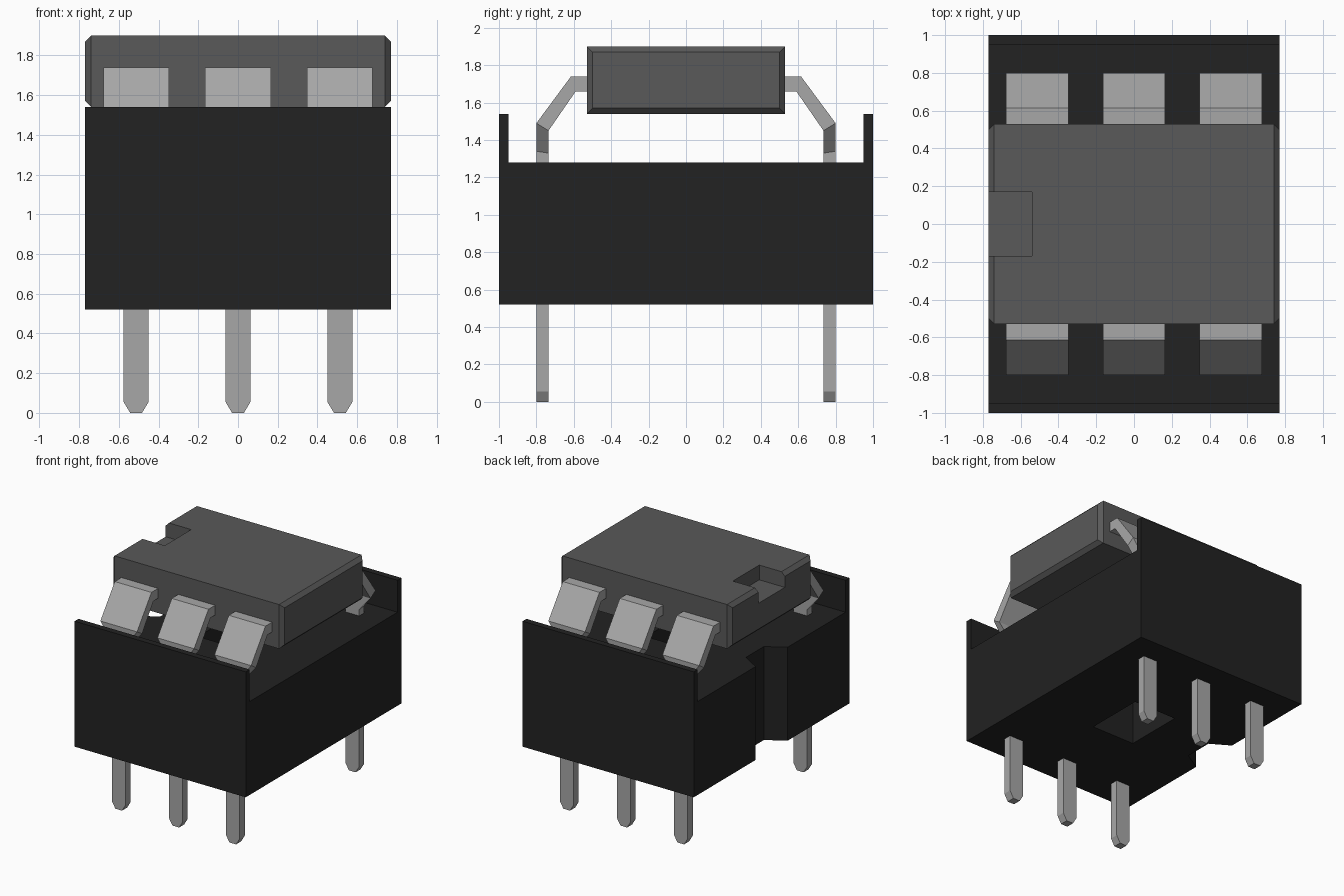
import bpy, bmesh

cube = bpy.data.objects.get("Cube")
if cube:
    bpy.data.objects.remove(cube, do_unlink=True)


def material(name, value):
    m = bpy.data.materials.new(name)
    m.use_nodes = True
    colour = (value, value, value, 1)
    m.diffuse_color = colour
    m.node_tree.nodes["Principled BSDF"].inputs["Base Color"].default_value = colour
    return m


black = material("black plastic", 0.016)
grey = material("dark grey plastic", 0.10)
metal = material("lead metal", 0.39)


def loft(name, rings, mat):
    """Closed solid through a series of matching cross-sections."""
    bm = bmesh.new()
    loops = [[bm.verts.new(p) for p in ring] for ring in rings]
    for a, b in zip(loops, loops[1:]):
        for i in range(len(a)):
            j = (i + 1) % len(a)
            bm.faces.new((a[i], a[j], b[j], b[i]))
    bm.faces.new(loops[0])
    bm.faces.new(loops[-1])
    bmesh.ops.recalc_face_normals(bm, faces=bm.faces[:])
    me = bpy.data.meshes.new(name)
    bm.to_mesh(me)
    bm.free()
    me.materials.append(mat)
    ob = bpy.data.objects.new(name, me)
    bpy.context.collection.objects.link(ob)
    return ob


def prism(name, outline, z0, z1, mat):
    return loft(name, [[(x, y, z) for x, y in outline] for z in (z0, z1)], mat)


def rect(x0, x1, y0, y1):
    return [(x0, y0), (x1, y0), (x1, y1), (x0, y1)]


def cut(target, cutters):
    """Subtract each cutter, bake the result and delete the cutter."""
    for c in cutters:
        c.hide_render = True
        mod = target.modifiers.new("cut", 'BOOLEAN')
        mod.operation = 'DIFFERENCE'
        mod.solver = 'EXACT'
        mod.object = c
    dg = bpy.context.evaluated_depsgraph_get()
    baked = bpy.data.meshes.new_from_object(target.evaluated_get(dg))
    target.modifiers.clear()
    target.data = baked
    for c in cutters:
        bpy.data.objects.remove(c, do_unlink=True)


# Socket: U-shaped section along x, with a centre opening and an end groove
section = [(-1, 0.52), (1, 0.52), (1, 1.54), (0.95, 1.54), (0.95, 1.28),
           (-0.95, 1.28), (-0.95, 1.54), (-1, 1.54)]
socket = loft("socket", [[(x, y, z) for y, z in section] for x in (-0.77, 0.77)], black)
groove = [(-0.87, -0.265), (-0.62, -0.115), (-0.62, 0.115), (-0.87, 0.265)]
cut(socket, [
    prism("opening_cutter", rect(-0.19, 0.19, -0.24, 0.24), 0.4, 1.4, black),
    prism("groove_cutter", groove, 0.4, 1.4, black),
])

# Chip body with chamfered ends and an orientation notch on top
rings = []
for x, inset in ((-0.77, 0.03), (-0.74, 0), (0.74, 0), (0.77, 0.03)):
    rings.append([(x, y, z) for y, z in rect(-0.53 + inset, 0.53 - inset,
                                             1.54 + inset, 1.90 - inset)])
body = loft("chip_body", rings, grey)
cut(body, [prism("notch_cutter", rect(-0.9, -0.54, -0.17, 0.17), 1.78, 2.0, grey)])

# Bent leads: half width, then outer and inner (distance from centre, height)
LEAD = [
    (0.165, (0.51, 1.74), (0.51, 1.66)),
    (0.165, (0.615, 1.74), (0.59, 1.66)),
    (0.165, (0.80, 1.49), (0.735, 1.45)),
    (0.0625, (0.80, 1.34), (0.735, 1.33)),
    (0.0625, (0.80, 0.055), (0.735, 0.055)),
    (0.03, (0.80, 0.0), (0.735, 0.0)),
]
for side, label in ((-1, "front"), (1, "back")):
    for n, x in enumerate((-0.513, 0, 0.513), 1):
        rings = [[(x - w, side * o[0], o[1]), (x + w, side * o[0], o[1]),
                  (x + w, side * i[0], i[1]), (x - w, side * i[0], i[1])]
                 for w, o, i in LEAD]
        loft(f"{label}_lead_{n}", rings, metal)
